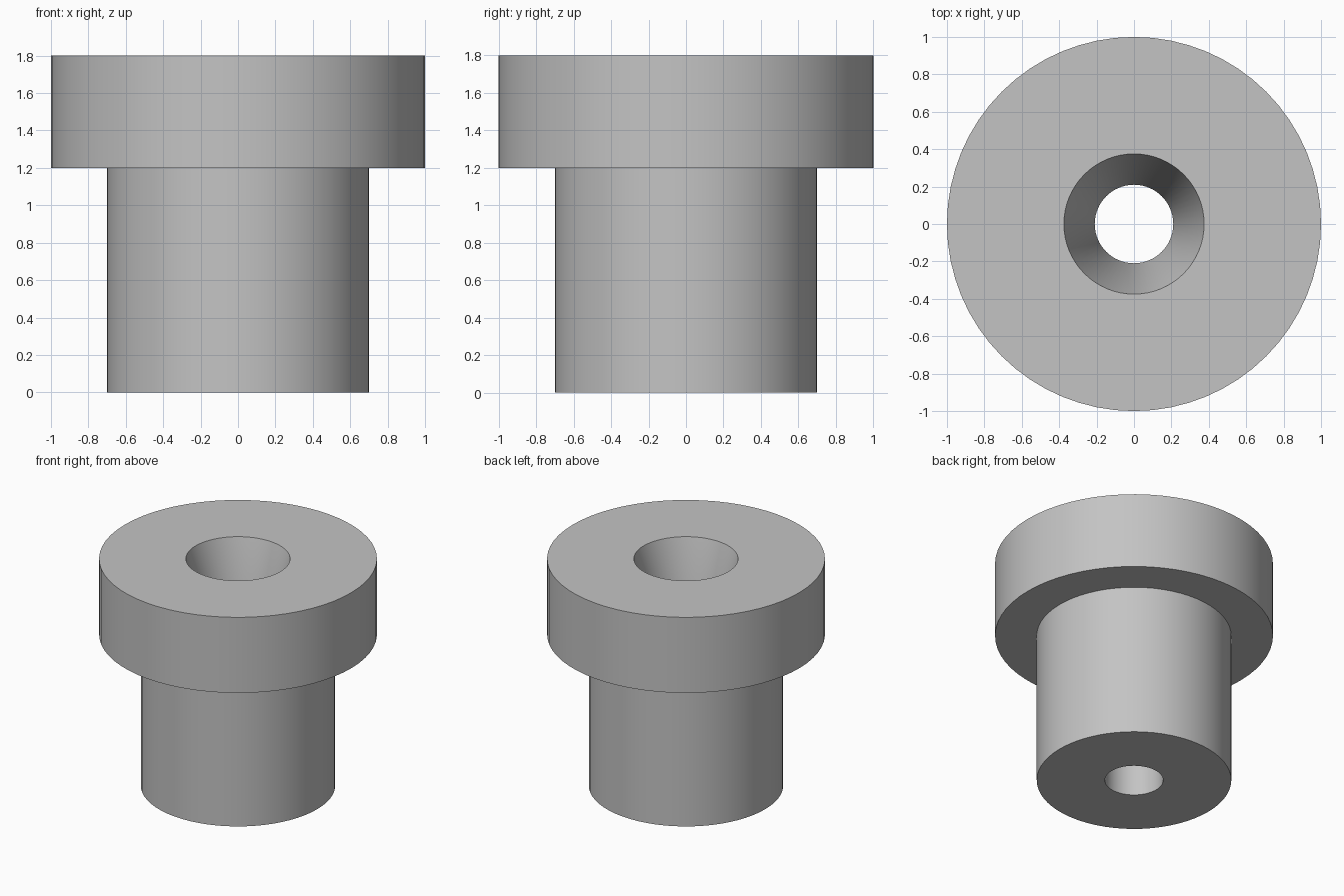
import bpy, bmesh, math

cube = bpy.data.objects.get("Cube")
if cube:
    bpy.data.objects.remove(cube, do_unlink=True)

SEGMENTS = 64

# Plain grey material
grey = bpy.data.materials.new("plain_grey")
grey.use_nodes = True
colour = (0.55, 0.55, 0.55, 1.0)
grey.diffuse_color = colour
grey.node_tree.nodes["Principled BSDF"].inputs["Base Color"].default_value = colour


def lathe(name, profile, material):
    """Turn a closed (radius, height) profile around the z axis."""
    bm = bmesh.new()
    verts = [bm.verts.new((r, 0, z)) for r, z in profile]
    edges = [bm.edges.new((v, verts[(i + 1) % len(verts)])) for i, v in enumerate(verts)]
    bmesh.ops.spin(bm, geom=verts + edges, cent=(0, 0, 0), axis=(0, 0, 1),
                   angle=math.tau, steps=SEGMENTS)
    bmesh.ops.remove_doubles(bm, verts=bm.verts, dist=1e-4)
    bmesh.ops.recalc_face_normals(bm, faces=bm.faces)
    mesh = bpy.data.meshes.new(name)
    bm.to_mesh(mesh)
    bm.free()
    mesh.materials.append(material)
    obj = bpy.data.objects.new(name, mesh)
    bpy.context.collection.objects.link(obj)
    return obj


# Flanged bushing: stem, wide head and a bore that flares into a funnel
bushing = lathe("flanged_bushing", [
    (0.21, 0.0), (0.70, 0.0),      # underside of the stem
    (0.70, 1.2), (1.0, 1.2),       # stem wall and head underside
    (1.0, 1.8), (0.375, 1.8),      # head wall and top
    (0.21, 1.2),                   # funnel throat
], grey)

bpy.ops.object.select_all(action="DESELECT")
bushing.select_set(True)
bpy.context.view_layer.objects.active = bushing
bpy.ops.object.shade_smooth_by_angle(angle=math.radians(30))
